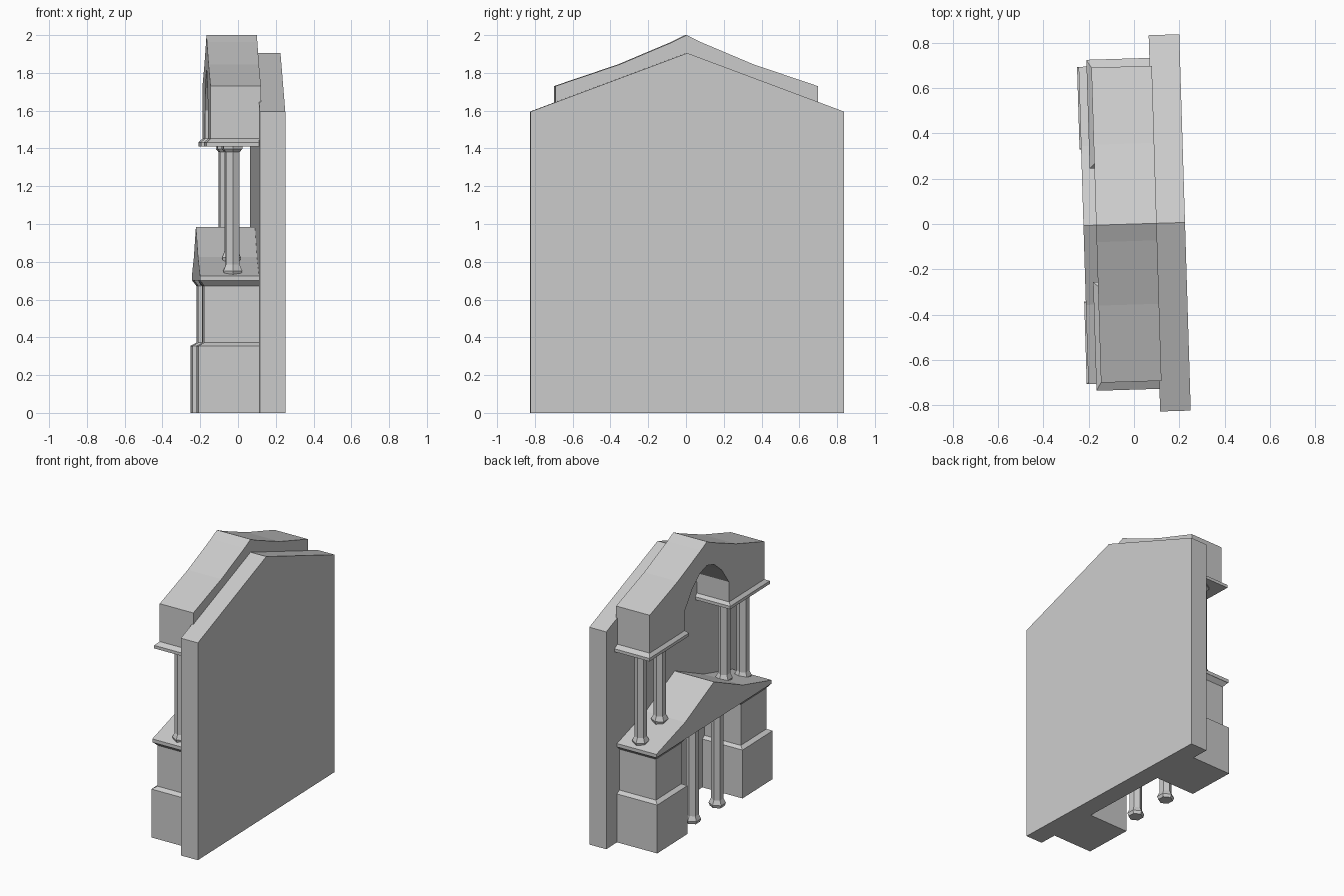
import bpy
from math import radians, sin, cos, pi
from mathutils import Matrix

if "Cube" in bpy.data.objects:
    bpy.data.objects.remove(bpy.data.objects["Cube"])

TURN = Matrix.Rotation(radians(1.75), 4, 'Z')   # the whole facade is slightly turned
WALL = 0.09                                     # front plane of the rear wall


def make(name, verts, faces):
    me = bpy.data.meshes.new(name)
    me.from_pydata(verts, [], faces)
    me.transform(TURN)
    ob = bpy.data.objects.new(name, me)
    bpy.context.collection.objects.link(ob)
    bpy.context.view_layer.objects.active = ob
    ob.select_set(True)
    bpy.ops.object.mode_set(mode='EDIT')
    bpy.ops.mesh.select_all(action='SELECT')
    bpy.ops.mesh.normals_make_consistent(inside=False)
    bpy.ops.object.mode_set(mode='OBJECT')
    ob.select_set(False)
    return ob


def loft(name, rings):
    """Closed solid through rings with equal point counts."""
    n = len(rings[0])
    verts = [p for r in rings for p in r]
    faces = [tuple(range(n)), tuple(range(len(verts) - n, len(verts)))]
    for k in range(len(rings) - 1):
        for i in range(n):
            j = (i + 1) % n
            faces.append((k * n + i, k * n + j, (k + 1) * n + j, (k + 1) * n + i))
    return make(name, verts, faces)


def slab(name, profile, x0, x1):
    """Extrude a (y, z) profile along x."""
    return loft(name, [[(x, y, z) for y, z in profile] for x in (x0, x1)])


def mirrored(half):
    """Half outline from the centre line outwards -> full symmetric outline."""
    return half + [(-y, z) for y, z in reversed(half) if abs(y) > 1e-6]


def stepped(name, side, levels):
    """Block against the wall; levels are (front x, inner y, outer y, z)."""
    loft(name, [[(f, side * a, z), (f, side * b, z),
                 (WALL + 0.01, side * b, z), (WALL + 0.01, side * a, z)]
                for f, a, b, z in levels])


def column(name, x, y, z0, z1):
    """Six-sided column with flared foot and capital."""
    prof = [(0.050, z0), (0.058, z0 + 0.022), (0.042, z0 + 0.055),
            (0.042, z1 - 0.03), (0.058, z1 - 0.012), (0.058, z1)]
    loft(name, [[(x + r * sin(i * pi / 3), y + r * cos(i * pi / 3), z)
                 for i in range(6)] for r, z in prof])


# Rear wall with a pointed top
slab("rear_wall", mirrored([(0, 1.905), (0.83, 1.595), (0.83, 0)]), WALL, 0.225)

# Upper gable with the arched opening
slab("upper_gable", mirrored([(0, 2.0), (0.075, 1.963), (0.355, 1.845), (0.695, 1.73),
                              (0.695, 1.44), (0.27, 1.44), (0.266, 1.60), (0.18, 1.72),
                              (0.085, 1.80), (0, 1.825)][:9])
     [:9] + [(0, 1.825)] + [(-y, z) for y, z in reversed(
         [(0.075, 1.963), (0.355, 1.845), (0.695, 1.73), (0.695, 1.44),
          (0.27, 1.44), (0.266, 1.60), (0.18, 1.72), (0.085, 1.80)])],
     -0.167, WALL + 0.01)

# Lower pediment roof
slab("lower_pediment", mirrored([(0, 0.985), (0.35, 0.825), (0.70, 0.725), (0.70, 0.70)]),
     -0.223, WALL + 0.01)

for side, tag in ((1, "left"), (-1, "right")):
    # Cornice carrying the upper gable
    stepped("cornice_" + tag, side, [(-0.188, 0.25, 0.73, 1.41), (-0.188, 0.25, 0.73, 1.432),
                                     (-0.167, 0.27, 0.695, 1.452)])
    # Pier with plinth and flared top
    stepped("pier_" + tag, side, [(-0.23, 0.335, 0.70, 0), (-0.23, 0.335, 0.70, 0.355),
                                  (-0.20, 0.36, 0.67, 0.372), (-0.20, 0.36, 0.67, 0.672),
                                  (-0.221, 0.34, 0.698, 0.70)])
    # Columns
    column("upper_outer_column_" + tag, -0.047, side * 0.62, 0.73, 1.41)
    column("upper_inner_column_" + tag, -0.047, side * 0.39, 0.80, 1.41)
    column("porch_column_" + tag, -0.15, side * 0.15, 0, 0.70)
